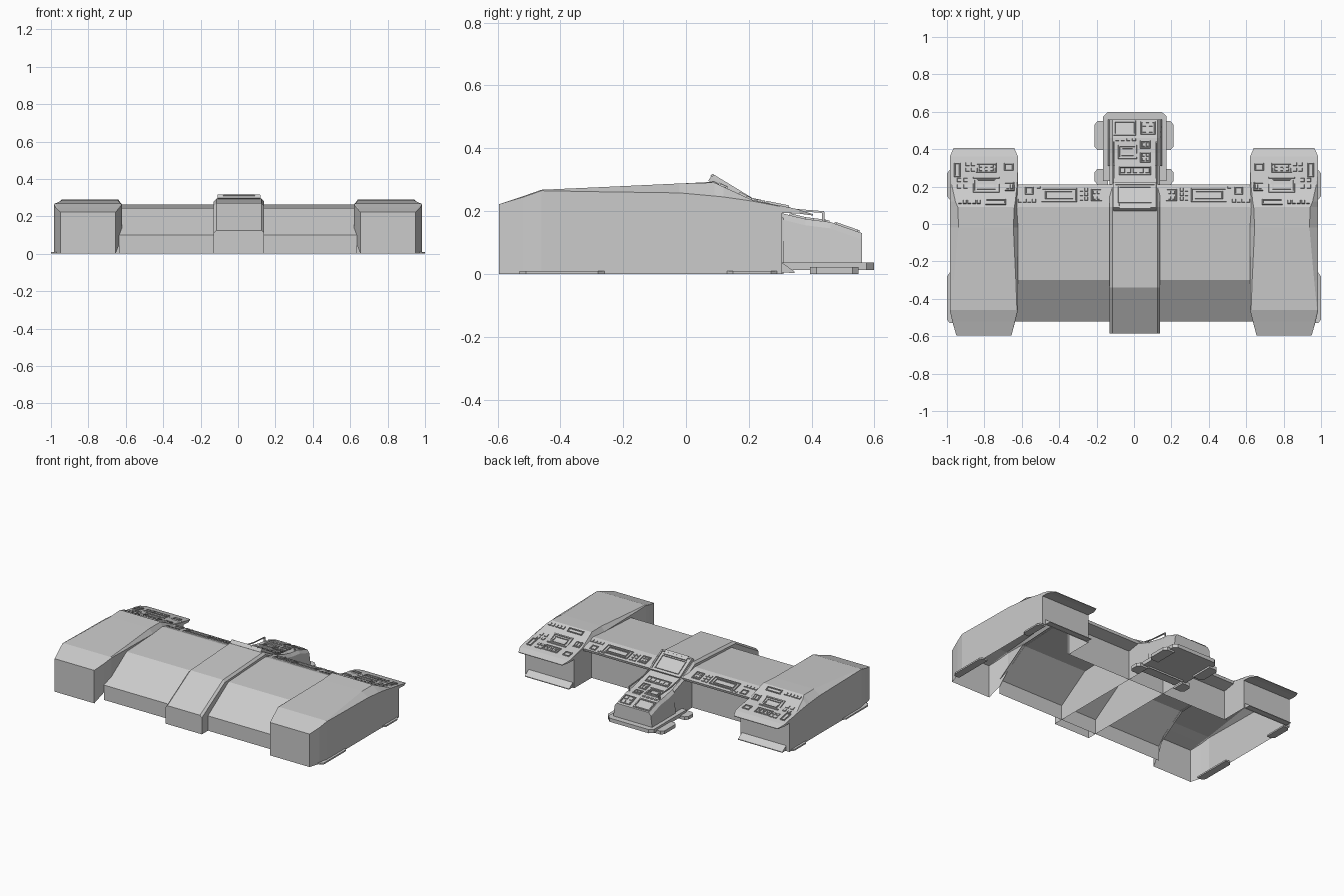
import bpy, bmesh, math
from mathutils import Matrix


def finish(name, bm, mirror=False):
    bmesh.ops.remove_doubles(bm, verts=bm.verts, dist=1e-5)
    bmesh.ops.recalc_face_normals(bm, faces=bm.faces)
    me = bpy.data.meshes.new(name)
    bm.to_mesh(me)
    bm.free()
    ob = bpy.data.objects.new(name, me)
    bpy.context.collection.objects.link(ob)
    if mirror:
        ob.modifiers.new("mirror", 'MIRROR')
    return ob


def loft(name, sections, closed=False, caps=(True, True), mirror=False):
    """Skin (y, [(x, z)...]) sections; open ones leave the underside hollow."""
    bm = bmesh.new()
    rings = [[bm.verts.new((x, y, z)) for x, z in pts] for y, pts in sections]
    n = len(rings[0])
    for a, b in zip(rings, rings[1:]):
        for i in range(n if closed else n - 1):
            j = (i + 1) % n
            bm.faces.new((a[i], a[j], b[j], b[i]))
    for ring, cap in zip((rings[0], rings[-1]), caps):
        if cap:
            bm.faces.new(ring)
    return finish(name, bm, mirror)


def sheet(name, profile, x0, x1):
    """Extrude an open y-z profile across x."""
    bm = bmesh.new()
    rows = [[bm.verts.new((x, y, z)) for x in (x0, x1)] for y, z in profile]
    for a, b in zip(rows, rows[1:]):
        bm.faces.new((a[0], a[1], b[1], b[0]))
    return finish(name, bm)


def plate(name, outline, z0, z1, mirror=False):
    """Flat slab with a polygonal plan."""
    bm = bmesh.new()
    f = bm.faces.new([bm.verts.new((x, y, z0)) for x, y in outline])
    top = bmesh.ops.extrude_face_region(bm, geom=[f], use_keep_orig=True)
    for v in top['geom']:
        if isinstance(v, bmesh.types.BMVert):
            v.co.z = z1
    return finish(name, bm, mirror)


def block(bm, path, x, y, w, d, h, lift=0.0, taper=0.003):
    """Tapered box lying on the sloped y-z path at plan position (x, y)."""
    for (ya, za), (yb, zb) in zip(path, path[1:]):
        if ya <= y <= yb:
            break
    ang = math.atan2(zb - za, yb - ya)
    z = za + (zb - za) * (y - ya) / (yb - ya)
    d /= math.cos(ang)
    m = Matrix.Translation((x, y, z)) @ Matrix.Rotation(ang, 4, 'X')
    for v in bmesh.ops.create_cube(bm, size=1)['verts']:
        t = taper if v.co.z > 0 else 0
        v.co.x *= w - t
        v.co.y *= d - t
        v.co.z = v.co.z * h + h / 2 - 0.001 + lift
        v.co = m @ v.co


def frame(bm, path, x, y, w, d, t=0.007, h=0.007):
    for s in (-1, 1):
        block(bm, path, x + s * (w - t) / 2, y, t, d, h)
        block(bm, path, x, y + s * (d - t) / 2, w, t, h)


def details(name, path, frames, blocks, mirror=False):
    bm = bmesh.new()
    for f in frames:
        frame(bm, path, *f)
    for x, y, w, d, nx, ny, px, py in blocks:      # grids of small keys
        for i in range(nx):
            for j in range(ny):
                block(bm, path, x + i * px, y + j * py, w, d, 0.006)
    return finish(name, bm, mirror)


# Side pods: hollow hull, inner wall only where it rises above the middle hull
def pod_section(z0, xi, xo, zs, ti, to, zt):
    return [(xi, z0), (xi, zs), (ti, zt), (to, zt), (xo, zs), (xo, 0)]


loft("side_pod", [
    (-0.595, pod_section(0, 0.655, 0.95, 0.222, 0.655, 0.95, 0.222)),
    (-0.52, pod_section(0.05, 0.635, 0.972, 0.244, 0.64, 0.965, 0.247)),
    (-0.46, pod_section(0.139, 0.62, 0.985, 0.265, 0.626, 0.979, 0.268)),
    (-0.30, pod_section(0.243, 0.62, 0.985, 0.262, 0.632, 0.963, 0.275)),
    (-0.02, pod_section(0.257, 0.62, 0.985, 0.258, 0.645, 0.938, 0.288)),
    (0.09, pod_section(0.24, 0.62, 0.985, 0.248, 0.64, 0.942, 0.291)),
    (0.12, pod_section(0, 0.62, 0.985, 0.245, 0.635, 0.955, 0.277)),
    (0.21, pod_section(0, 0.62, 0.985, 0.232, 0.625, 0.975, 0.236)),
    (0.305, pod_section(0, 0.62, 0.985, 0.214, 0.62, 0.985, 0.216)),
], mirror=True)

# Overhanging desk lip at the back of each pod
loft("pod_desk_lip", [
    (0.30, [(0.62, 0.195), (0.985, 0.195), (0.985, 0.218), (0.62, 0.218)]),
    (0.36, [(0.62, 0.192), (0.985, 0.192), (0.985, 0.205), (0.62, 0.205)]),
    (0.405, [(0.64, 0.186), (0.965, 0.186), (0.965, 0.190), (0.64, 0.190)]),
], closed=True, mirror=True)

# Kick ramps and side feet
loft("pod_kick_ramp", [
    (0.30, [(0.63, 0.005), (0.96, 0.005), (0.96, 0.04), (0.63, 0.04)]),
    (0.345, [(0.63, 0.003), (0.96, 0.003), (0.96, 0.008), (0.63, 0.008)]),
], closed=True, mirror=True)
for nm, a, b in (("front_side_foot", -0.53, -0.26), ("rear_side_foot", 0.13, 0.29)):
    plate(nm, [(0.95, a), (0.985, a), (1.0, a + 0.02), (1.0, b - 0.02),
               (0.985, b), (0.95, b)], 0, 0.01, mirror=True)

# Middle hull with rear desk overhang
sheet("middle_hull", [(-0.52, 0), (-0.52, 0.10), (-0.30, 0.245), (0.09, 0.263),
                      (0.21, 0.232), (0.205, 0.215), (0.12, 0.20), (0.12, 0)],
      -0.635, 0.635)


# Central spine running over the hull
def spine_section(z):
    return [(-0.13, 0), (-0.13, z - 0.014), (-0.116, z),
            (0.126, z), (0.14, z - 0.014), (0.14, 0)]


loft("central_spine", [(y, spine_section(z)) for y, z in (
    (-0.585, 0.125), (-0.34, 0.27), (0.06, 0.292), (0.09, 0.294),
    (0.21, 0.228), (0.31, 0.192))])

# Centre pedestal desk
ped = [(0.21, 0.228), (0.31, 0.192), (0.38, 0.175), (0.46, 0.165), (0.56, 0.13)]
loft("pedestal", [(y, [(-0.14, 0.03), (-0.13, z - 0.02), (-0.115, z), (0.125, z),
                       (0.14, z - 0.02), (0.15, 0.03)]) for y, z in ped[1:]])

# Pedestal base with stepped feet
plate("pedestal_base", [(-0.165, 0.23), (0.175, 0.23), (0.175, 0.575), (0.15, 0.598),
                        (-0.14, 0.598), (-0.165, 0.575)], 0.012, 0.037)
for nm, a, b in (("base_step_rear", 0.395, 0.55), ("base_step_front", 0.21, 0.295)):
    plate(nm, [(0.14, a), (0.195, a), (0.212, a + 0.02), (0.212, b - 0.02),
               (0.195, b), (0.14, b)], 0, 0.022, mirror=True)

# Tilted main screen above the pedestal
scr = [(0.06, 0.318), (0.09, 0.305), (0.22, 0.226)]
bm = bmesh.new()
block(bm, scr, 0.005, 0.147, 0.23, 0.135, 0.02, -0.016)
frame(bm, scr, 0.005, 0.15, 0.23, 0.135, 0.012, 0.010)
frame(bm, scr, 0.005, 0.155, 0.18, 0.09, 0.008, 0.009)
block(bm, scr, 0.005, 0.093, 0.17, 0.03, 0.010)
finish("main_screen", bm)

# Guard rails beside the pedestal controls
bm = bmesh.new()
rail = [(0.22, 0.224), (0.31, 0.205), (0.45, 0.194)]
for x in (-0.108, 0.118):
    block(bm, rail, x, 0.265, 0.008, 0.09, 0.006)
    block(bm, rail, x, 0.375, 0.008, 0.13, 0.006)
    bmesh.ops.create_cube(bm, size=1, matrix=Matrix.Translation((x, 0.437, 0.182))
                          @ Matrix.Diagonal((0.008, 0.007, 0.03, 1)))
finish("guard_rails", bm)

# Control details on the pod desks
pod = [(0.09, 0.292), (0.21, 0.236), (0.305, 0.217), (0.36, 0.205)]
details("pod_controls", pod,
        [(0.79, 0.21, 0.14, 0.085, 0.010), (0.79, 0.212, 0.10, 0.055),
         (0.945, 0.29, 0.034, 0.075), (0.665, 0.20, 0.05, 0.045),
         (0.67, 0.305, 0.05, 0.04), (0.74, 0.118, 0.11, 0.03),
         (0.79, 0.30, 0.11, 0.05)],
        [(0.86, 0.29, 0.022, 0.018, 2, 2, 0.03, 0.03),
         (0.90, 0.20, 0.022, 0.02, 2, 2, 0.035, 0.035),
         (0.83, 0.118, 0.018, 0.02, 5, 1, 0.025, 0),
         (0.76, 0.29, 0.016, 0.014, 3, 2, 0.03, 0.02),
         (0.655, 0.20, 0.014, 0.025, 2, 1, 0.02, 0)], mirror=True)

# Control details on the middle desks
mid = [(0.09, 0.263), (0.21, 0.232)]
details("middle_controls", mid,
        [(0.40, 0.155, 0.19, 0.075), (0.40, 0.155, 0.15, 0.045),
         (0.20, 0.155, 0.06, 0.065), (0.56, 0.178, 0.045, 0.04)],
        [(0.535, 0.125, 0.02, 0.02, 4, 1, 0.025, 0),
         (0.255, 0.135, 0.018, 0.018, 2, 3, 0.026, 0.024),
         (0.19, 0.14, 0.014, 0.016, 2, 2, 0.022, 0.028),
         (0.48, 0.195, 0.02, 0.012, 2, 1, 0.03, 0)], mirror=True)

# Control details on the pedestal
details("pedestal_controls", ped,
        [(-0.05, 0.512, 0.12, 0.08, 0.010), (0.075, 0.512, 0.08, 0.07),
         (-0.035, 0.385, 0.10, 0.075, 0.010), (-0.035, 0.385, 0.065, 0.045),
         (0.06, 0.425, 0.055, 0.042), (0.06, 0.355, 0.055, 0.055),
         (0.005, 0.285, 0.17, 0.045)],
        [(0.055, 0.50, 0.02, 0.022, 2, 2, 0.035, 0.032),
         (0.05, 0.345, 0.014, 0.016, 2, 2, 0.022, 0.024),
         (0.05, 0.425, 0.014, 0.02, 2, 1, 0.022, 0),
         (-0.06, 0.285, 0.022, 0.025, 5, 1, 0.033, 0),
         (-0.09, 0.45, 0.02, 0.014, 4, 1, 0.03, 0)])
